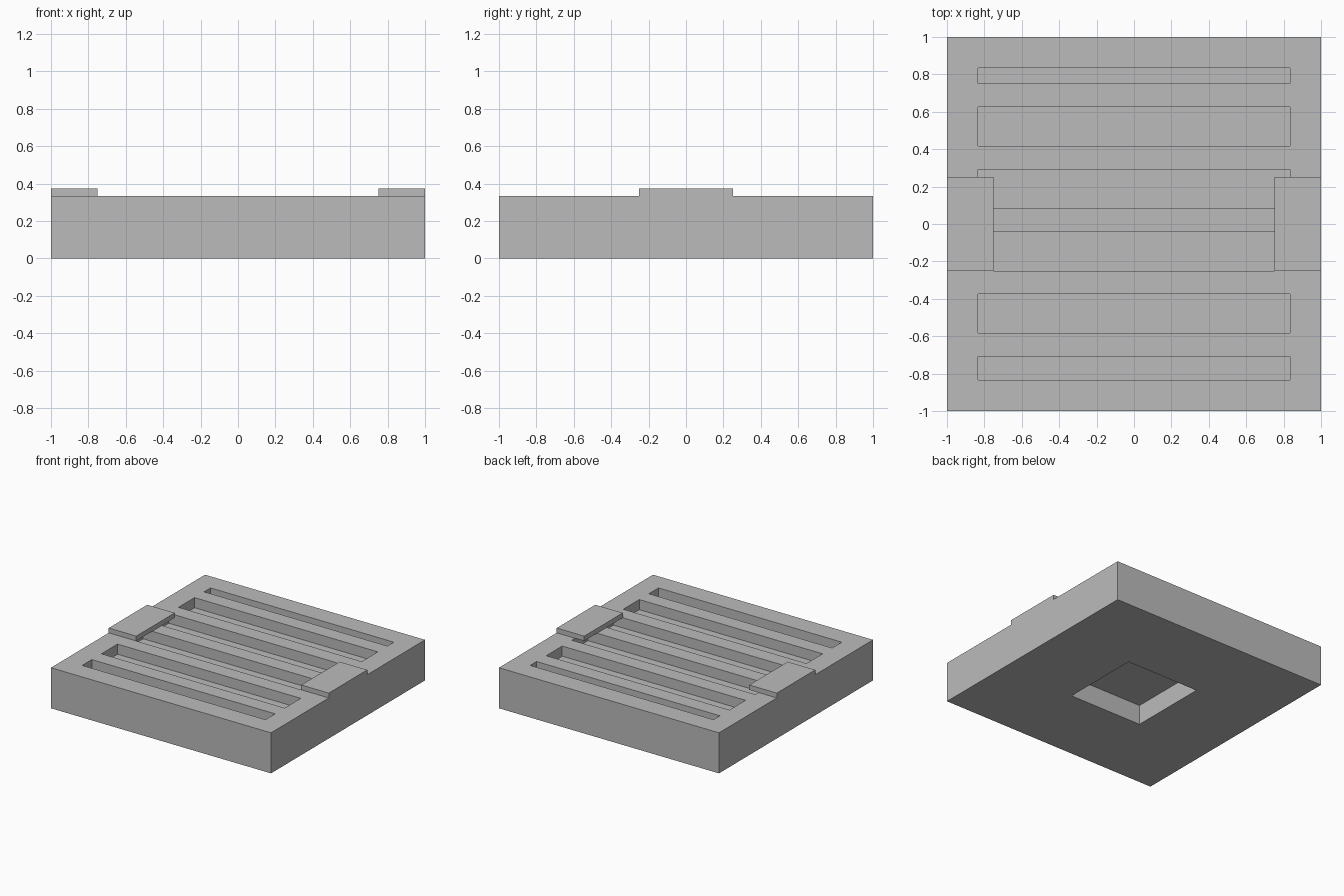
import bpy, bmesh

if "Cube" in bpy.data.objects:
    bpy.data.objects.remove(bpy.data.objects["Cube"])

# Single flat grey
grey = bpy.data.materials.new("plain grey")
grey.diffuse_color = (0.5, 0.5, 0.5, 1)
grey.use_nodes = True
grey.node_tree.nodes["Principled BSDF"].inputs["Base Color"].default_value = grey.diffuse_color


def box(name, x, y, z):
    """Box spanning the given (min, max) ranges."""
    bm = bmesh.new()
    bmesh.ops.create_cube(bm, size=1)
    for v in bm.verts:
        v.co = [r[0] if c < 0 else r[1] for c, r in zip(v.co, (x, y, z))]
    mesh = bpy.data.meshes.new(name)
    bm.to_mesh(mesh)
    bm.free()
    mesh.materials.append(grey)
    obj = bpy.data.objects.new(name, mesh)
    bpy.context.collection.objects.link(obj)
    return obj


def cut(target, cutter):
    """Subtract the cutter, then remove it."""
    mod = target.modifiers.new("cut", 'BOOLEAN')
    mod.operation, mod.solver, mod.object = 'DIFFERENCE', 'EXACT', cutter
    bpy.context.view_layer.objects.active = target
    bpy.ops.object.modifier_apply(modifier=mod.name)
    bpy.data.objects.remove(cutter)


TOP = 1 / 3

# Square base slab
slab = box("base_slab", (-1, 1), (-1, 1), (0, TOP))

# Long grooves across the top: (front edge, back edge)
grooves = [(-0.833, -0.708), (-0.583, -0.375), (-0.25, -0.042),
           (0.083, 0.292), (0.417, 0.625), (0.75, 0.833)]
for y in grooves:
    cut(slab, box("groove_cutter", (-0.833, 0.833), y, (0.25, 0.5)))

# Square socket in the underside
cut(slab, box("socket_cutter", (-TOP, TOP), (-TOP, TOP), (-0.1, 0.163)))

# Raised pads at the middle of the left and right edges
for name, x in (("left_pad", (-1, -0.75)), ("right_pad", (0.75, 1))):
    box(name, x, (-0.25, 0.25), (TOP, 0.373))
